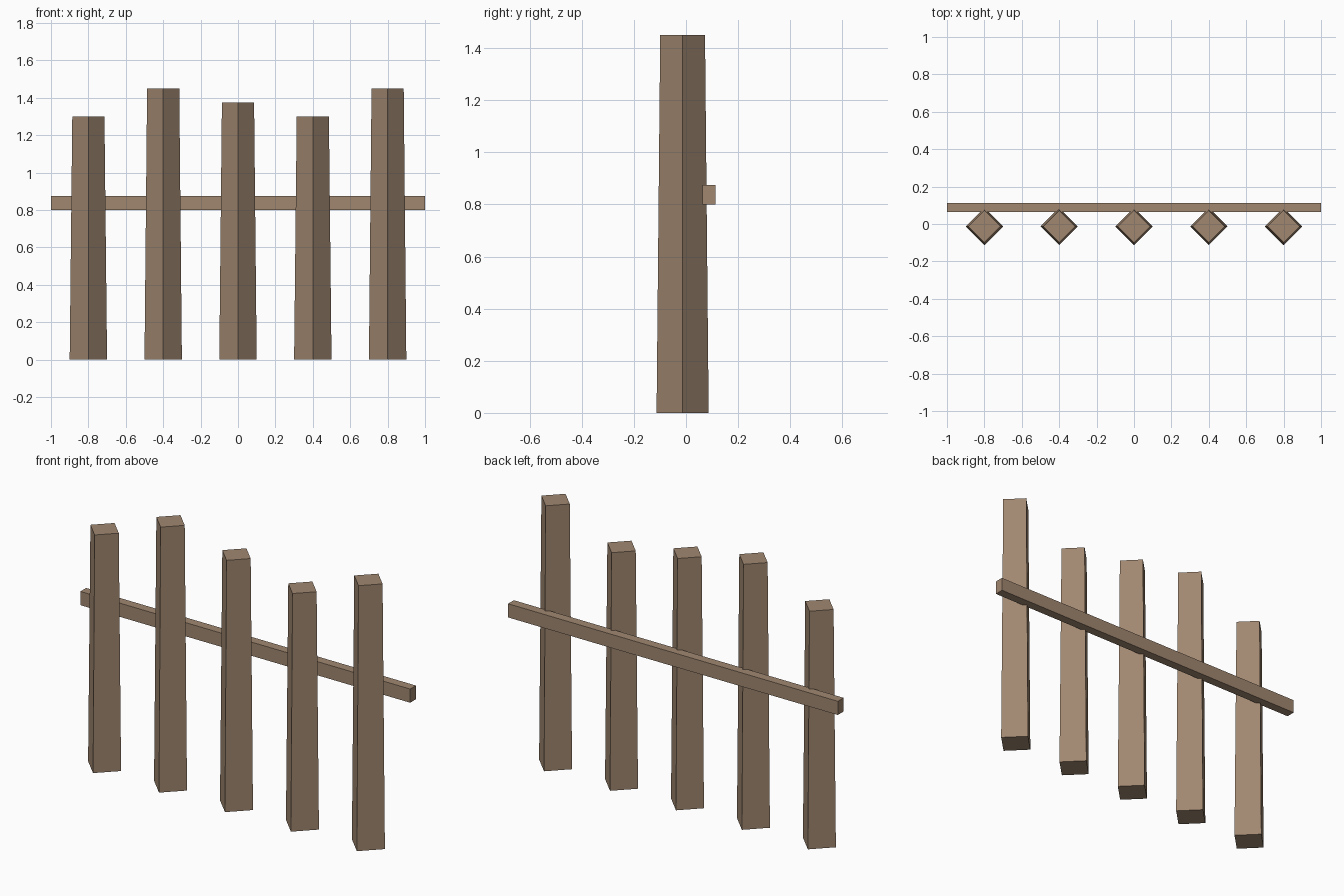
import bpy

if "Cube" in bpy.data.objects:
    bpy.data.objects.remove(bpy.data.objects["Cube"])

wood = bpy.data.materials.new("weathered_wood")
wood.diffuse_color = (0.352, 0.242, 0.162, 1.0)
wood.use_nodes = True
wood.node_tree.nodes["Principled BSDF"].inputs["Base Color"].default_value = wood.diffuse_color

POST_Y = -0.013
HEIGHTS = [1.30, 1.45, 1.375, 1.30, 1.45]

# Tapered four-sided posts, corner facing the front
for i, h in enumerate(HEIGHTS):
    bpy.ops.mesh.primitive_cone_add(vertices=4, radius1=0.10, radius2=0.086, depth=h,
                                    location=(-0.8 + 0.4 * i, POST_Y, h / 2))
    post = bpy.context.object
    post.name = f"post_{i + 1}"
    post.data.materials.append(wood)

# Horizontal rail across the back of the posts
bpy.ops.mesh.primitive_cube_add(size=1, location=(0, 0.088, 0.8375))
rail = bpy.context.object
rail.name = "rail"
rail.scale = (2.0, 0.05, 0.075)
bpy.ops.object.transform_apply(location=False, rotation=False, scale=True)
rail.data.materials.append(wood)
